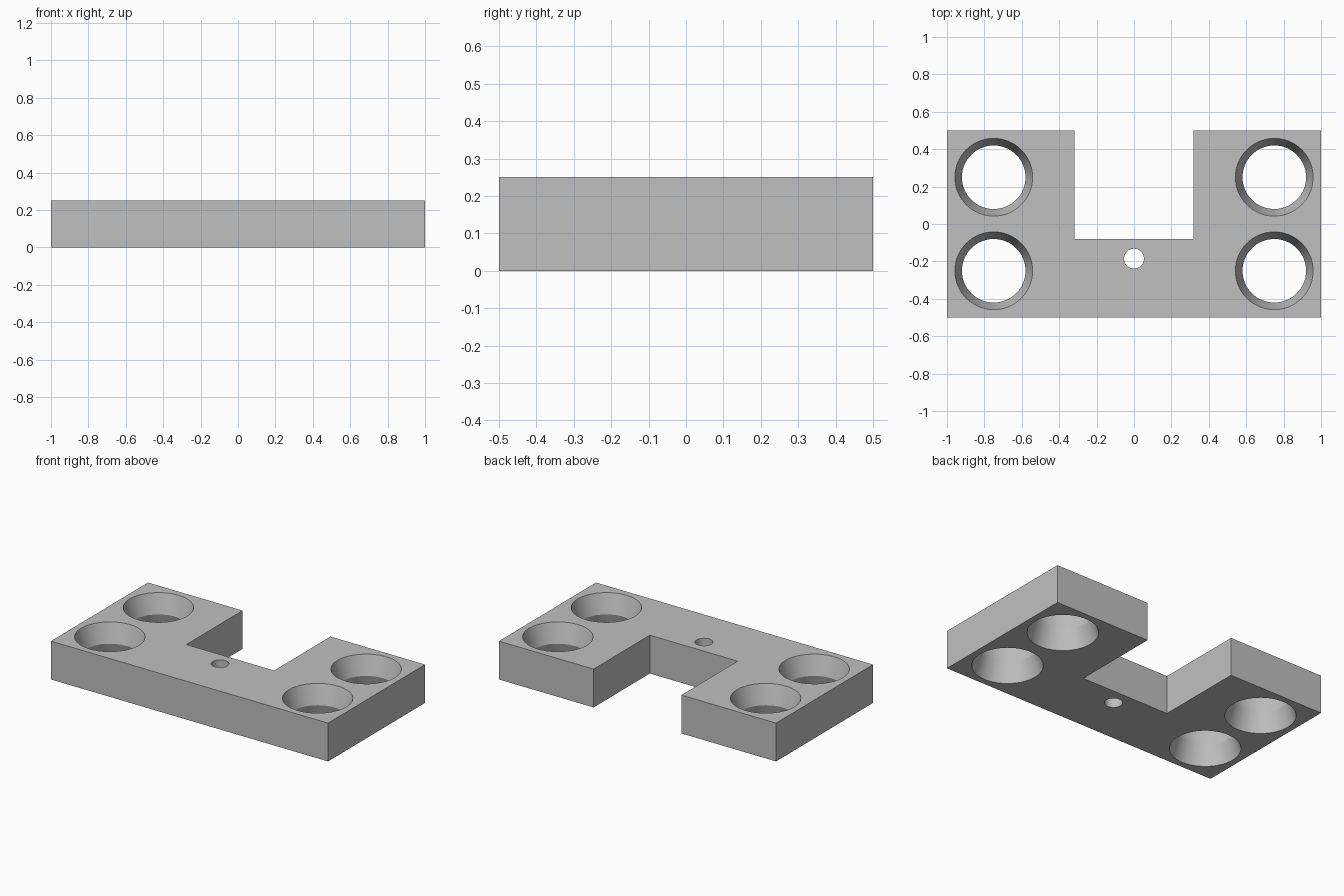
import bpy
import bmesh
import math

THICK = 0.25
SEGMENTS = 64
MARGIN = 0.05

cube = bpy.data.objects.get("Cube")
if cube:
    bpy.data.objects.remove(cube, do_unlink=True)

grey = bpy.data.materials.new("matte grey")
grey.use_nodes = True
colour = (0.53, 0.53, 0.53, 1)
grey.diffuse_color = colour
grey.node_tree.nodes["Principled BSDF"].inputs["Base Color"].default_value = colour


def make_object(name, bm):
    bmesh.ops.recalc_face_normals(bm, faces=bm.faces)
    mesh = bpy.data.meshes.new(name)
    bm.to_mesh(mesh)
    bm.free()
    mesh.materials.append(grey)
    obj = bpy.data.objects.new(name, mesh)
    bpy.context.collection.objects.link(obj)
    return obj


def lathe(name, x, y, profile):
    """Closed round solid from (radius, z) rings."""
    bm = bmesh.new()
    rings = []
    for radius, z in profile:
        angles = [2 * math.pi * i / SEGMENTS for i in range(SEGMENTS)]
        rings.append([bm.verts.new((x + radius * math.cos(a), y + radius * math.sin(a), z))
                      for a in angles])
    for low, high in zip(rings, rings[1:]):
        for i in range(SEGMENTS):
            j = (i + 1) % SEGMENTS
            bm.faces.new((low[i], low[j], high[j], high[i]))
    bm.faces.new(rings[0])
    bm.faces.new(rings[-1])
    return make_object(name, bm)


# U-shaped plate: outline extruded upwards
half = [(1, -0.5), (1, 0.5), (0.317, 0.5), (0.317, -0.08)]
outline = half + [(-x, y) for x, y in reversed(half)]
bm = bmesh.new()
base = bm.faces.new([bm.verts.new((x, y, 0)) for x, y in outline])
raised = bmesh.ops.extrude_face_region(bm, geom=[base])["geom"]
bmesh.ops.translate(bm, vec=(0, 0, THICK),
                    verts=[v for v in raised if isinstance(v, bmesh.types.BMVert)])
plate = make_object("mounting_plate", bm)

# Four holes, flared at both ends with a narrow waist at mid height
waist, mouth = 0.17, 0.208
flare = mouth + (mouth - waist) * MARGIN / (THICK / 2)
hourglass = [(flare, -MARGIN), (waist, THICK / 2), (flare, THICK + MARGIN)]
cutters = [lathe("flared_hole_cutter", x, y, hourglass)
           for x in (-0.75, 0.75) for y in (-0.25, 0.25)]

# Small straight hole in the bridge
cutters.append(lathe("pin_hole_cutter", 0, -0.185,
                     [(0.053, -MARGIN), (0.053, THICK + MARGIN)]))

# Cut the holes, then drop the cutters
bpy.context.view_layer.objects.active = plate
for cutter in cutters:
    cutter.hide_render = True
    cut = plate.modifiers.new("hole", "BOOLEAN")
    cut.operation = "DIFFERENCE"
    cut.solver = "EXACT"
    cut.object = cutter
    bpy.ops.object.modifier_apply(modifier=cut.name)
    bpy.data.objects.remove(cutter, do_unlink=True)

# Smooth hole walls, sharp rims and corners
bpy.ops.object.select_all(action="DESELECT")
plate.select_set(True)
bpy.ops.object.shade_smooth_by_angle(angle=math.radians(25))
